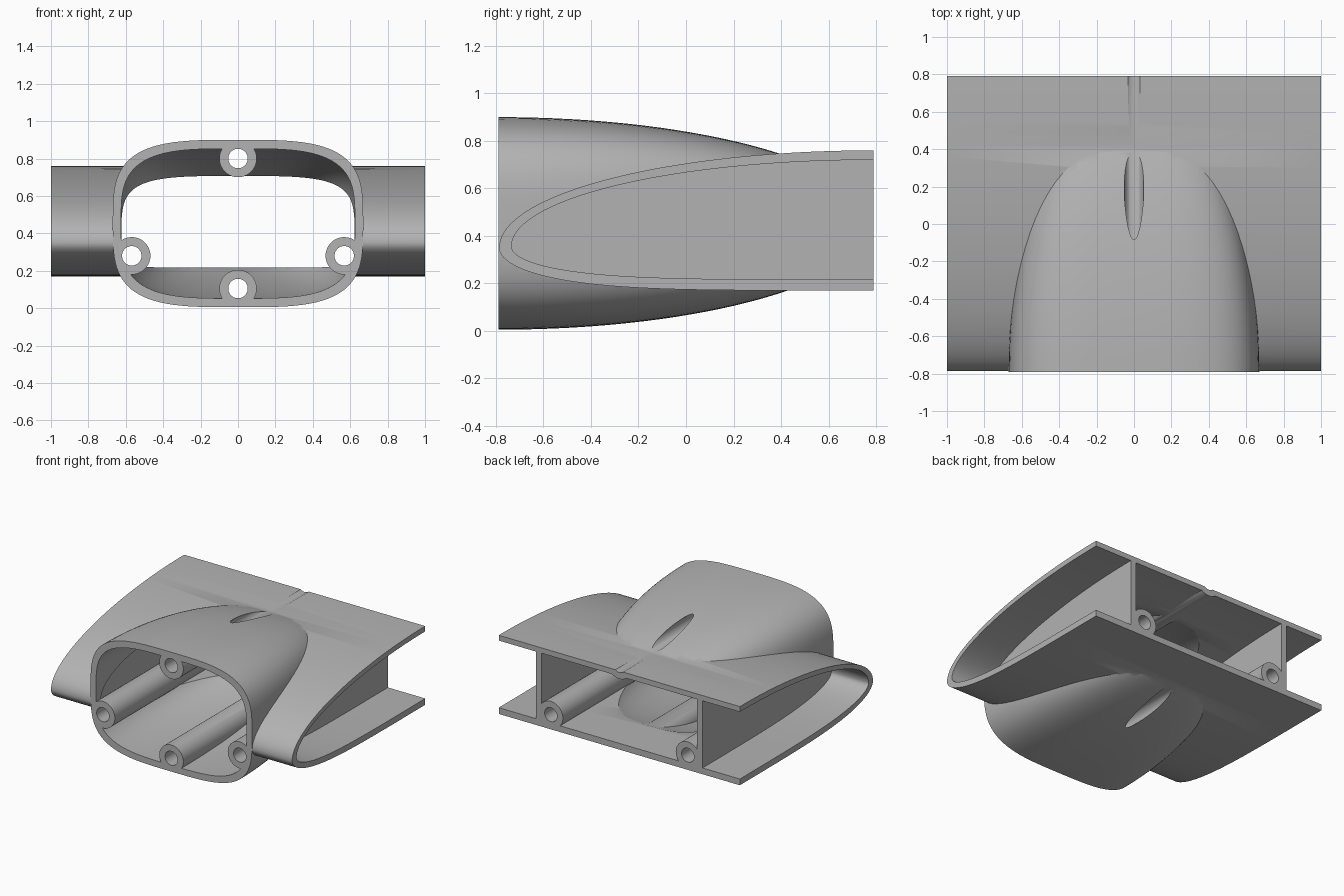
import bpy, bmesh, math
from mathutils import Matrix

FRONT, BACK = -0.79, 0.79

cube = bpy.data.objects.get("Cube")
if cube:
    bpy.data.objects.remove(cube, do_unlink=True)

grey = bpy.data.materials.new("plain grey")
grey.use_nodes = True
colour = (0.45, 0.45, 0.45, 1)
grey.diffuse_color = colour
grey.node_tree.nodes["Principled BSDF"].inputs["Base Color"].default_value = colour


def make_object(name, bm):
    bmesh.ops.recalc_face_normals(bm, faces=bm.faces)
    mesh = bpy.data.meshes.new(name)
    bm.to_mesh(mesh)
    bm.free()
    mesh.materials.append(grey)
    obj = bpy.data.objects.new(name, mesh)
    bpy.context.scene.collection.objects.link(obj)
    return obj


def loft(name, rings):
    """Skin a list of closed rings and cap both ends."""
    bm = bmesh.new()
    loops = [[bm.verts.new(p) for p in ring] for ring in rings]
    for a, b in zip(loops, loops[1:]):
        for i in range(len(a)):
            j = (i + 1) % len(a)
            bm.faces.new((a[i], a[j], b[j], b[i]))
    bm.faces.new(loops[0])
    bm.faces.new(loops[-1])
    return make_object(name, bm)


def nacelle(name, half_w, half_h, length, lead=0):
    """Rounded-box section shrinking along an elliptical taper."""
    def ring(y, s):
        points = []
        for i in range(96):
            a = math.tau * i / 96
            c, d = math.cos(a), math.sin(a)
            x = math.copysign(abs(c) ** (2 / 3.5), c)
            z = math.copysign(abs(d) ** (2 / 3.5), d)
            points.append((half_w * s * x, y, 0.4525 + half_h * s * z))
        return points
    rings = [ring(FRONT - lead, 1)] if lead else []
    for i in range(32):
        a = math.radians(88) * i / 31
        rings.append(ring(FRONT + length * math.sin(a), math.cos(a)))
    return loft(name, rings)


def wing(name, nose_y, nose_z, top, bottom, half_span, tail=0):
    """Leading-edge section swept along the span."""
    steps = 40
    ts = [1 - math.cos(math.pi / 2 * i / steps) for i in range(steps + 1)]
    chord = BACK - nose_y
    upper = [(nose_y + t * chord, nose_z + (top - nose_z) * math.sqrt(1 - (1 - t) ** 2))
             for t in ts]
    lower = [(nose_y + t * chord, nose_z - (nose_z - bottom) * math.sqrt(1 - (1 - t) ** 4.5))
             for t in ts[1:]]
    if tail:
        upper.append((BACK + tail, top))
        lower.append((BACK + tail, bottom))
    outline = upper[::-1] + lower
    return loft(name, [[(x, y, z) for y, z in outline] for x in (-half_span, half_span)])


def rod(name, x, z, radius, half_length):
    bm = bmesh.new()
    bmesh.ops.create_cone(bm, cap_ends=True, segments=40, radius1=radius, radius2=radius,
                          depth=2 * half_length,
                          matrix=Matrix.Translation((x, 0, z)) @ Matrix.Rotation(math.pi / 2, 4, 'X'))
    return make_object(name, bm)


def rib(x):
    bm = bmesh.new()
    bmesh.ops.create_cube(bm, size=1, matrix=Matrix.Translation((x, 0, 0.45))
                          @ Matrix.Diagonal((0.045, 3, 3, 1)))
    return make_object("rib", bm)


def combine(target, tool, operation):
    mod = target.modifiers.new("cut", 'BOOLEAN')
    mod.operation = operation
    mod.solver = 'EXACT'
    mod.object = tool
    bpy.context.view_layer.objects.active = target
    bpy.ops.object.modifier_apply(modifier=mod.name)
    bpy.data.objects.remove(tool, do_unlink=True)


# Outer skin: nacelle blended into wing
body = nacelle("nacelle_and_wing", 0.67, 0.4475, 1.57)
combine(body, wing("wing_skin", -0.787, 0.35, 0.76, 0.17, 1), 'UNION')

# Hollow: inner nacelle and wing volumes, leaving ribs and tubes standing
hollow = nacelle("hollow", 0.625, 0.4, 1.525, lead=0.2)
combine(hollow, wing("wing_hollow", -0.735, 0.355, 0.72, 0.217, 1.2, tail=0.2), 'UNION')
for side in (-1, 1):
    combine(hollow, rib(side * 0.668), 'DIFFERENCE')
tube_centres = [(0, 0.8), (0, 0.105), (-0.568, 0.28), (0.568, 0.28)]
for x, z in tube_centres:
    combine(hollow, rod("tube", x, z, 0.1, 1.3), 'DIFFERENCE')
combine(body, hollow, 'DIFFERENCE')

# Bores run the full length of the tubes
for x, z in tube_centres:
    combine(body, rod("bore", x, z, 0.052, 1.5), 'DIFFERENCE')

bpy.ops.object.select_all(action='DESELECT')
body.select_set(True)
bpy.context.view_layer.objects.active = body
bpy.ops.object.shade_smooth_by_angle(angle=math.radians(30))
